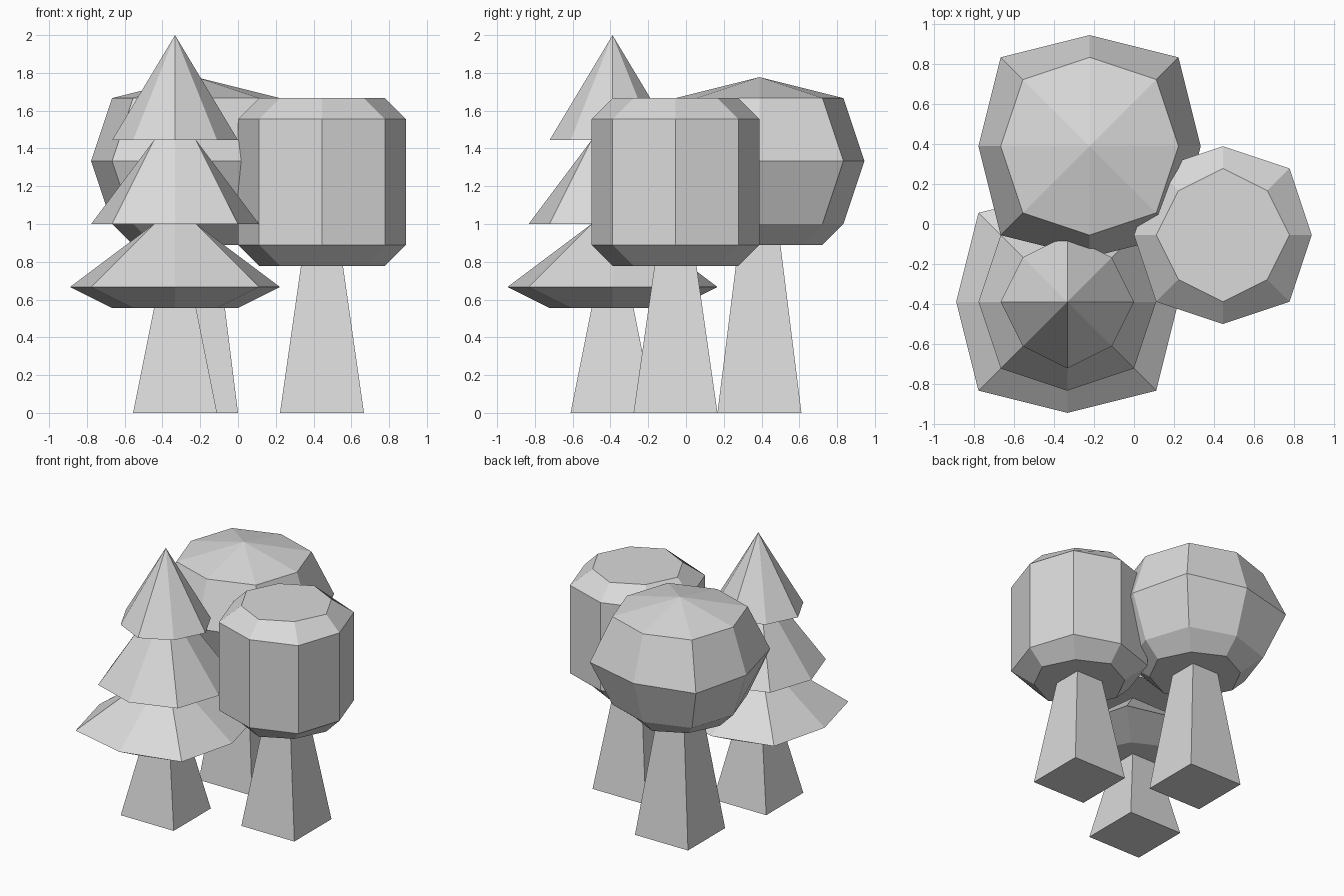
import bpy, bmesh

if "Cube" in bpy.data.objects:
    bpy.data.objects.remove(bpy.data.objects["Cube"])

U = 1 / 9  # model is laid out on a ninth-unit grid

grey = bpy.data.materials.new("light grey")
grey.diffuse_color = (0.7, 0.7, 0.7, 1)
grey.use_nodes = True
grey.node_tree.nodes["Principled BSDF"].inputs["Base Color"].default_value = grey.diffuse_color


def finish(name, bm, loc):
    bmesh.ops.recalc_face_normals(bm, faces=bm.faces)
    mesh = bpy.data.meshes.new(name)
    bm.to_mesh(mesh)
    bm.free()
    mesh.materials.append(grey)
    obj = bpy.data.objects.new(name, mesh)
    obj.location = (loc[0] * U, loc[1] * U, 0)
    bpy.context.collection.objects.link(obj)
    return obj


def octagon(bm, card, diag, z):
    """Eight points: card = reach along the axes, diag = corner offset."""
    pts = [(card, 0), (diag, diag), (0, card), (-diag, diag),
           (-card, 0), (-diag, -diag), (0, -card), (diag, -diag)]
    return [bm.verts.new((x * U, y * U, z * U)) for x, y in pts]


def loft(bm, rings, apex=None):
    """Join octagon rings (card, diag, z) bottom to top, closed by a cap or apex."""
    loops = [octagon(bm, *r) for r in rings]
    bm.faces.new(loops[0])
    for a, b in zip(loops, loops[1:]):
        for i in range(8):
            j = (i + 1) % 8
            bm.faces.new((a[i], a[j], b[j], b[i]))
    top = loops[-1]
    if apex is None:
        bm.faces.new(top)
    else:
        tip = bm.verts.new((0, 0, apex * U))
        for i in range(8):
            bm.faces.new((top[i], top[(i + 1) % 8], tip))


def foliage(name, loc, rings, apex=None):
    bm = bmesh.new()
    loft(bm, rings, apex)
    return finish(name, bm, loc)


def trunk(name, loc, height):
    # square tapered post
    bm = bmesh.new()
    bmesh.ops.create_cube(bm, size=2)
    for v in bm.verts:
        half = 1 if v.co.z > 0 else 2
        z = height if v.co.z > 0 else 0
        v.co = (v.co.x * half * U, v.co.y * half * U, z * U)
    return finish(name, bm, loc)


# Pine tree: three stacked skirts
pine = (-3, -3.5)
trunk("pine_trunk", pine, 5)
foliage("pine_lower_tier", pine, [(3, 2, 5), (5, 4, 6), (1, 1, 9)])
foliage("pine_middle_tier", pine, [(4, 3, 9), (1, 1, 13)])
foliage("pine_top_tier", pine, [(3, 2, 13)], apex=18)

# Round tree: faceted ball
ball = (-2, 3.5)
trunk("round_tree_trunk", ball, 8)
foliage("round_tree_crown", ball,
        [(3, 2, 8), (4, 3, 9), (5, 4, 12), (4, 3, 15)], apex=16)

# Tall tree: bevelled column
column = (4, -0.5)
trunk("column_tree_trunk", column, 7)
foliage("column_tree_crown", column,
        [(3, 2, 7), (4, 3, 8), (4, 3, 14), (3, 2, 15)])
